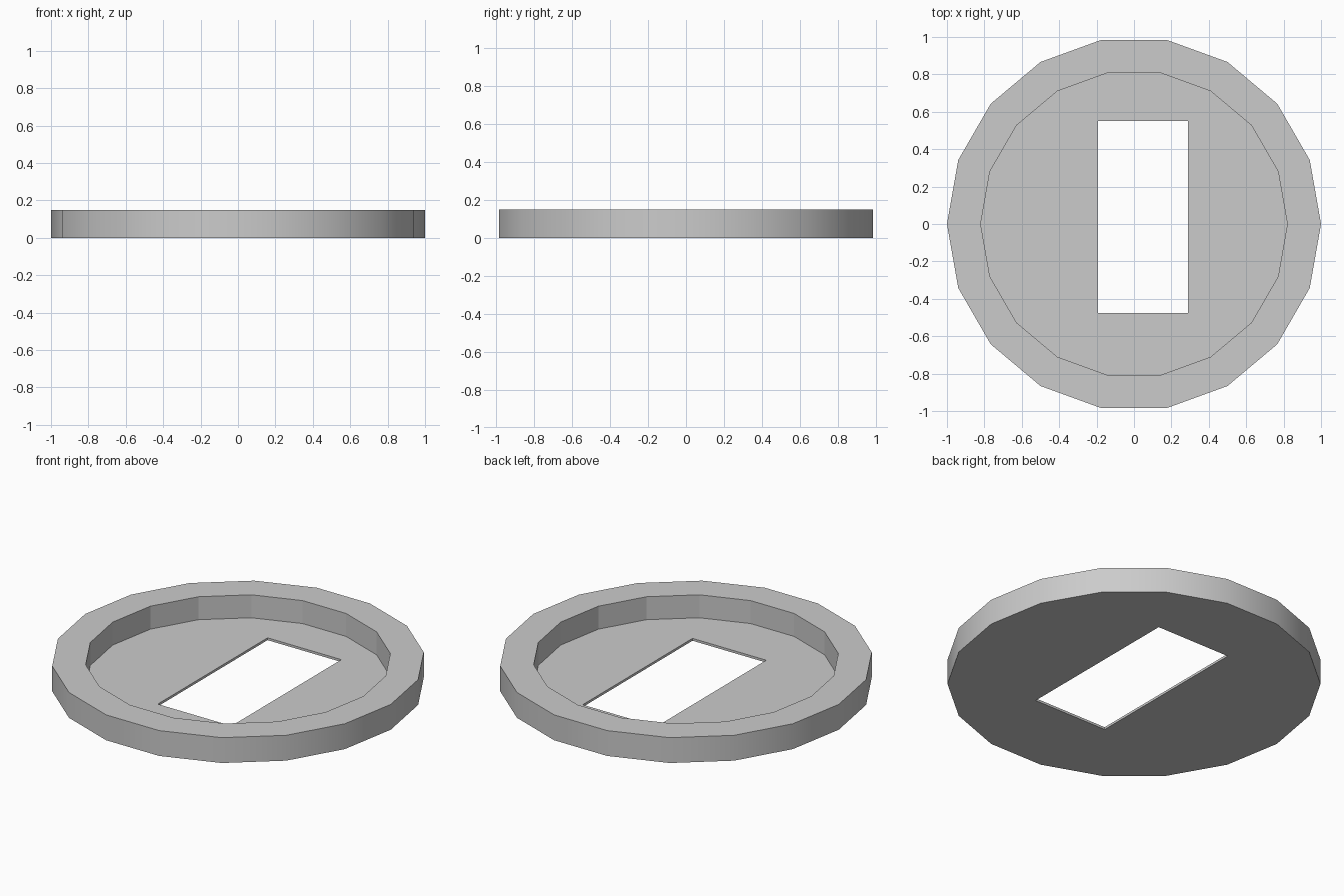
import bpy, bmesh, math

if "Cube" in bpy.data.objects:
    bpy.data.objects.remove(bpy.data.objects["Cube"])

SIDES = 18
HEIGHT, FLOOR = 0.15, 0.014
R_OUT, R_IN = 1.0, 0.82

bm = bmesh.new()


def ring(points, z):
    return [bm.verts.new((x, y, z)) for x, y in points]


def circle(r):
    return [(r * math.cos(math.tau * i / SIDES), r * math.sin(math.tau * i / SIDES))
            for i in range(SIDES)]


def band(a, b, smooth=False):
    n = len(a)
    for i in range(n):
        j = (i + 1) % n
        bm.faces.new((a[i], a[j], b[j], b[i])).smooth = smooth


def edges_of(loop):
    return [bm.edges.get((loop[i], loop[(i + 1) % len(loop)])) for i in range(len(loop))]


# Outer wall, rim, inner wall
slot = [(-0.193, -0.475), (0.29, -0.475), (0.29, 0.552), (-0.193, 0.552)]
out_low, out_top = ring(circle(R_OUT), 0), ring(circle(R_OUT), HEIGHT)
in_top, in_low = ring(circle(R_IN), HEIGHT), ring(circle(R_IN), FLOOR)
band(out_low, out_top, True)
band(out_top, in_top)
band(in_top, in_low)

# Walls of the rectangular slot
slot_top, slot_low = ring(slot, FLOOR), ring(slot, 0)
band(slot_top, slot_low)

# Floor and underside around the slot
for outer, inner in ((in_low, slot_top), (out_low, slot_low)):
    bmesh.ops.triangle_fill(bm, use_beauty=True, use_dissolve=False,
                            edges=edges_of(outer) + edges_of(inner))
bmesh.ops.recalc_face_normals(bm, faces=bm.faces)

mesh = bpy.data.meshes.new("slotted_round_tray")
bm.to_mesh(mesh)
bm.free()
tray = bpy.data.objects.new("slotted_round_tray", mesh)
bpy.context.collection.objects.link(tray)
